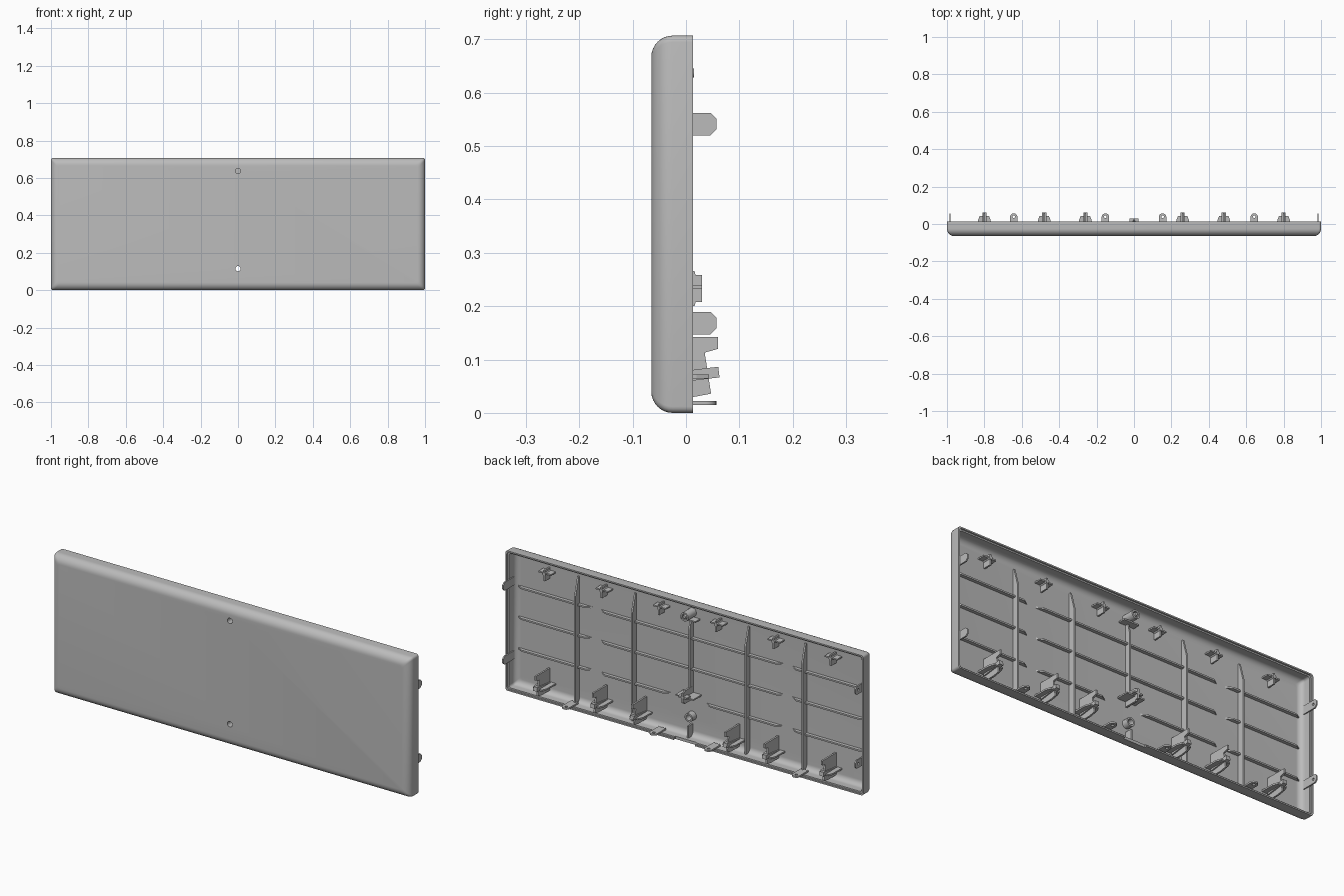
import bpy, bmesh, math
from mathutils import Matrix, Vector

cube = bpy.data.objects.get("Cube")
if cube:
    bpy.data.objects.remove(cube, do_unlink=True)

GREY = bpy.data.materials.new("moulded grey")
GREY.use_nodes = True
GREY.diffuse_color = (0.5, 0.5, 0.5, 1)
GREY.node_tree.nodes["Principled BSDF"].inputs["Base Color"].default_value = GREY.diffuse_color

HEIGHT, RIM, FLOOR, FRONT = 0.707, 0.013, -0.052, -0.065


def finish(bm, name):
    bmesh.ops.recalc_face_normals(bm, faces=bm.faces)
    mesh = bpy.data.meshes.new(name)
    bm.to_mesh(mesh)
    bm.free()
    mesh.materials.append(GREY)
    obj = bpy.data.objects.new(name, mesh)
    bpy.context.collection.objects.link(obj)
    return obj


def box(name, x, y, z, turn=None):
    """Box from (low, high) ranges, optionally turned as (axis, degrees)."""
    bm = bmesh.new()
    bmesh.ops.create_cube(bm, size=1)
    mid = Vector([(a + b) / 2 for a, b in (x, y, z)])
    size = [b - a for a, b in (x, y, z)]
    rot = Matrix.Rotation(math.radians(turn[1]), 4, turn[0]) if turn else Matrix()
    bm.transform(Matrix.Translation(mid) @ rot @ Matrix.Diagonal((*size, 1)))
    return finish(bm, name)


def rod(name, centre, radius, length, axis="Y", tip=None):
    bm = bmesh.new()
    bmesh.ops.create_cone(bm, cap_ends=True, segments=24, radius1=radius,
                          radius2=radius if tip is None else tip, depth=length)
    rot = {"X": Matrix.Rotation(math.pi / 2, 4, "Y"),
           "Y": Matrix.Rotation(-math.pi / 2, 4, "X"), "Z": Matrix()}[axis]
    bm.transform(Matrix.Translation(centre) @ rot)
    return finish(bm, name)


def plate(name, outline, axis, centre, thick):
    """Flat outline extruded along axis: (y, z) points for X, (x, y) for Z, (x, z) for Y."""
    place = {"X": lambda a, b, t: (t, a, b), "Y": lambda a, b, t: (a, t, b),
             "Z": lambda a, b, t: (a, b, t)}[axis]
    bm = bmesh.new()
    face = bm.faces.new([bm.verts.new(place(a, b, centre - thick / 2)) for a, b in outline])
    new = bmesh.ops.extrude_face_region(bm, geom=[face])["geom"]
    bmesh.ops.translate(bm, vec=place(0, 0, thick),
                        verts=[v for v in new if isinstance(v, bmesh.types.BMVert)])
    return finish(bm, name)


def cut(obj, *cutters):
    for cutter in cutters:
        mod = obj.modifiers.new("cut", "BOOLEAN")
        mod.operation, mod.solver, mod.object = "DIFFERENCE", "EXACT", cutter
    graph = bpy.context.evaluated_depsgraph_get()
    mesh = bpy.data.meshes.new_from_object(obj.evaluated_get(graph))
    obj.modifiers.clear()
    obj.data = mesh
    for cutter in cutters:
        bpy.data.objects.remove(cutter, do_unlink=True)


def smooth(obj, angle=30):
    bpy.ops.object.select_all(action="DESELECT")
    obj.select_set(True)
    bpy.context.view_layer.objects.active = obj
    bpy.ops.object.shade_smooth_by_angle(angle=math.radians(angle))


# Hollow panel: rounded rectangles lofted round the outside, over the rim and inside
def ring(bm, inset, y, r=0.012):
    verts = []
    w, h = 1 - inset - r, HEIGHT / 2 - inset - r
    for k, (sx, sz) in enumerate(((1, 1), (-1, 1), (-1, -1), (1, -1))):
        for i in range(5):
            a = math.pi / 2 * (k + i / 4)
            verts.append(bm.verts.new((sx * w + r * math.cos(a), y,
                                       HEIGHT / 2 + sz * h + r * math.sin(a))))
    return verts


def bend(inset, y, r, steps=8):
    angles = [math.pi / 2 * i / steps for i in range(steps + 1)]
    return [(inset + r * (1 - math.cos(a)), y + r * (1 - math.sin(a))) for a in angles]


bm = bmesh.new()
loop = bend(0, FRONT, 0.04)[::-1] + [(0, RIM), (0.007, RIM), (0.007, RIM - 0.008),
                                     (0.014, RIM - 0.008)] + bend(0.014, FLOOR, 0.027)
rings = [ring(bm, *p) for p in loop]
for a, b in zip(rings, rings[1:]):
    for i in range(len(a)):
        j = (i + 1) % len(a)
        bm.faces.new((a[i], a[j], b[j], b[i]))
bm.faces.new(rings[0])
bm.faces.new(rings[-1])
panel = finish(bm, "panel_shell")
cut(panel, rod("hole_low", (0, -0.05, 0.115), 0.014, 0.1),
    rod("hole_high", (0, -0.05, 0.637), 0.014, 0.1),
    box("notch", (-0.06, 0.06), (0, 0.05), (-0.05, 0.04)))
smooth(panel)

# Stiffening ribs on the inside
TOP = -0.035
for x in (-0.635, -0.317, 0.317, 0.635):
    plate("upright_rib", [(FLOOR, 0.015), (-0.02, 0.015), (-0.02, 0.56), (-0.045, 0.65),
                          (FLOOR, 0.65)], "X", x, 0.009)
plate("centre_rib", [(FLOOR, 0.26), (-0.025, 0.26), (-0.025, 0.56), (-0.04, 0.62),
                     (FLOOR, 0.62)], "X", 0, 0.009)
box("centre_fin", (-0.004, 0.004), (FLOOR, -0.015), (0.015, 0.075))


def cross_rib(x0, x1, z):
    plate("cross_rib", [(x0, FLOOR), (x1, FLOOR), (x1 - 0.03, TOP), (x0 + 0.03, TOP)],
          "Z", z, 0.008)


for z in (0.51, 0.355, 0.195):
    for s in (-1, 1):
        cross_rib(*sorted((s * 0.56, s * 0.975)), z)
    if z > 0.3:
        cross_rib(-0.51, 0.51, z)
    else:
        cross_rib(-0.51, -0.08, z)
        cross_rib(0.12, 0.51, z)

# Small locating crosses along the top
for x in (-0.8, -0.48, -0.16, 0.16, 0.48, 0.8):
    box("locator_bar", (x - 0.035, x + 0.035), (FLOOR, -0.015), (0.629, 0.636))
    box("locator_stem", (x - 0.004, x + 0.004), (FLOOR, -0.01), (0.595, 0.65))
    smooth(rod("locator_pin", (x, -0.03, 0.632), 0.009, 0.044))

# Hooked brackets along the bottom
hook = [(FLOOR, 0.03), (0.015, 0.03), (0.047, 0.036), (0.035, 0.113), (0.06, 0.12),
        (0.06, 0.142), (FLOOR, 0.142)]
for x in (-0.8, -0.48, -0.26, 0.26, 0.48, 0.8):
    plate("bracket_hook", hook, "X", x, 0.009)
    shelf = plate("bracket_shelf", [(x - 0.036, FLOOR), (x + 0.036, FLOOR), (x + 0.034, 0.02),
                                    (x + 0.025, 0.043), (x - 0.025, 0.043), (x - 0.034, 0.02)],
                  "Z", 0.068, 0.008)
    box("bracket_tongue", (x - 0.011, x + 0.011), (-0.045, 0.062), (0.06, 0.08), ("X", 7))

# Pierced tongues along the bottom edge
for x in (-0.643, -0.153, 0.153, 0.643):
    arc = [(x + 0.02 * math.cos(a), 0.037 + 0.02 * math.sin(a))
           for a in (math.pi * i / 10 for i in range(11))]
    tongue = plate("bottom_tongue", [(x - 0.02, -0.03), (x + 0.02, -0.03)] + arc,
                   "Z", 0.0185, 0.008)
    cut(tongue, rod("tongue_hole", (x, 0.038, 0.0185), 0.007, 0.1, "Z"))
    smooth(tongue)

# Pierced ears on both ends
for x in (-0.984, 0.984):
    for z in (0.541, 0.168):
        ear = plate("side_ear", [(-0.03, z - 0.021), (0.046, z - 0.021), (0.057, z - 0.01),
                                 (0.057, z + 0.01), (0.046, z + 0.021), (-0.03, z + 0.021)],
                    "X", x, 0.007)
        cut(ear, rod("ear_hole", (x, 0.035, z), 0.006, 0.1, "X"))
        smooth(ear)

# Screw bosses in the middle
for z, end in ((0.637, 0.013), (0.115, -0.02)):
    length = end - FLOOR + 0.005
    boss = rod("screw_boss", (0, end - length / 2, z), 0.022, length)
    cut(boss, rod("boss_hole", (0, -0.03, z), 0.014, 0.2))
    smooth(boss)
rod("boss_plug", (0, 0.005, 0.637), 0.015, 0.02, tip=0.008)
box("boss_wing", (-0.042, 0.042), (FLOOR, -0.015), (0.607, 0.614))

# Central catch
box("catch_bar", (-0.05, 0.05), (FLOOR, 0.012), (0.226, 0.233))
plate("catch_plate", [(FLOOR, 0.2), (0.016, 0.2), (0.018, 0.208), (0.03, 0.208), (0.03, 0.258),
                      (0.018, 0.258), (0.016, 0.266), (FLOOR, 0.266)], "X", 0, 0.01)
box("catch_block", (-0.025, 0.025), (0, 0.03), (0.232, 0.24))
